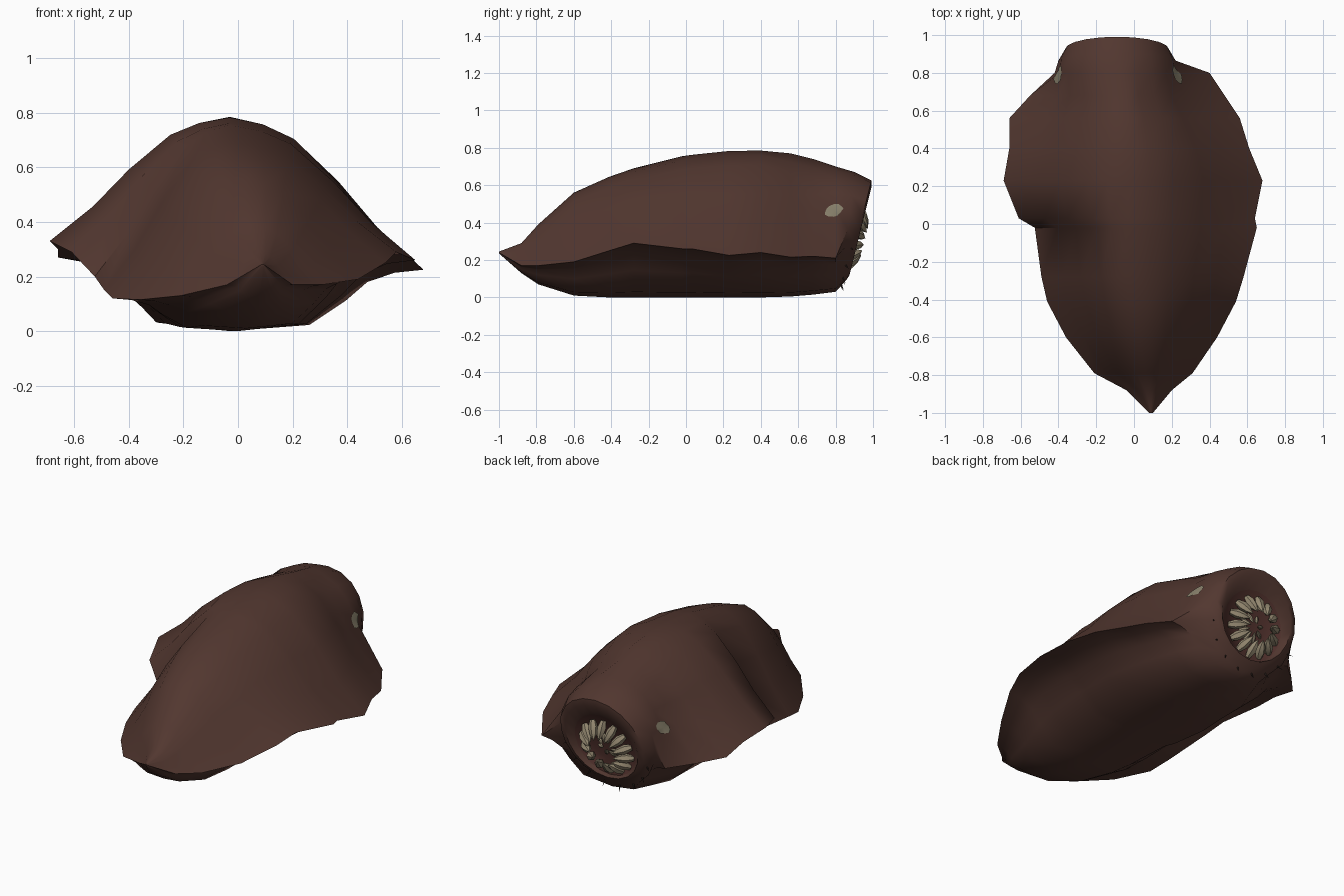
import bpy, bmesh, math, random
from mathutils import Vector
from mathutils.bvhtree import BVHTree

random.seed(4)
cube = bpy.data.objects.get("Cube")
if cube:
    bpy.data.objects.remove(cube, do_unlink=True)


def material(name, rgb):
    mat = bpy.data.materials.new(name)
    mat.use_nodes = True
    mat.diffuse_color = (*rgb, 1)
    mat.node_tree.nodes["Principled BSDF"].inputs["Base Color"].default_value = (*rgb, 1)
    return mat


skin = material("brown skin", (0.084, 0.038, 0.029))
flesh = material("mouth flesh", (0.08, 0.03, 0.025))
bone = material("pale bone", (0.30, 0.25, 0.165))
eye_tan = material("eye tan", (0.25, 0.22, 0.15))
bristle_dark = material("dark bristle", (0.03, 0.02, 0.016))


def finish(name, bm, mats, angle=40):
    """Turn a bmesh into a shaded object."""
    bmesh.ops.recalc_face_normals(bm, faces=bm.faces[:])
    mesh = bpy.data.meshes.new(name)
    bm.to_mesh(mesh)
    bm.free()
    for mat in mats:
        mesh.materials.append(mat)
    obj = bpy.data.objects.new(name, mesh)
    bpy.context.collection.objects.link(obj)
    bpy.ops.object.select_all(action='DESELECT')
    obj.select_set(True)
    bpy.context.view_layer.objects.active = obj
    bpy.ops.object.shade_smooth_by_angle(angle=math.radians(angle))
    return obj


def loft(bm, rings, inner_from=None):
    """Skin closed rings in order and cap both ends."""
    loops = [[bm.verts.new(p) for p in ring] for ring in rings]
    count = len(loops[0])
    for k, (a, b) in enumerate(zip(loops, loops[1:])):
        for i in range(count):
            j = (i + 1) % count
            face = bm.faces.new((a[i], a[j], b[j], b[i]))
            face.material_index = int(inner_from is not None and k >= inner_from)
    bm.faces.new(loops[0])
    cap = bm.faces.new(loops[-1])
    cap.material_index = int(inner_from is not None)


# Body: bell-shaped mantle with a wavy rim, hollow under the rim, above a flat foot
TOP = [(0.17, 0.955), (0.33, 0.86), (0.56, 0.58), (0.76, 0.28)]
UNDER = [(0.85, 0.95), (0.71, 0.8), (0.6, 0.5), (0.41, 0.1)]
HEAD_X, HEAD_Z = -0.09, 0.37

# y, rim x left, rim x right, rim z left, rim z right, crest x, crest z, sole z
STATIONS = [
    (-1, 0.1, 0.08, 0.24, 0.24, 0.09, 0.245, 0.235),
    (-0.88, 0.2, -0.04, 0.17, 0.17, 0.08, 0.29, 0.13),
    (-0.79, 0.31, -0.21, 0.17, 0.13, 0.06, 0.39, 0.07),
    (-0.6, 0.44, -0.36, 0.19, 0.115, 0.03, 0.56, 0.01),
    (-0.41, 0.54, -0.46, 0.25, 0.12, 0, 0.645, 0),
    (-0.28, 0.58, -0.49, 0.29, 0.15, -0.02, 0.69, 0),
    (-0.02, 0.65, -0.525, 0.26, 0.2, -0.03, 0.755, 0),
    (0.03, 0.64, -0.61, 0.26, 0.29, -0.03, 0.762, 0),
    (0.23, 0.68, -0.69, 0.225, 0.33, -0.03, 0.783, 0),
    (0.4, 0.61, -0.66, 0.24, 0.3, -0.03, 0.785, 0),
    (0.56, 0.56, -0.66, 0.215, 0.27, -0.03, 0.77, 0.005),
    (0.68, 0.48, -0.55, 0.22, 0.25, -0.04, 0.74, 0.015),
    (0.8, 0.4, -0.42, 0.21, 0.23, -0.07, 0.7, 0.03),
]


def body_ring(y, xl, xr, zl, zr, xc, zc, zb):
    # Towards the head the bell turns into a round oval
    roundness = min(1, max(0, (y - 0.45) / 0.35))

    def side(sign, x, z):
        upper = []
        for i, (u, h) in enumerate(TOP):
            a = (i + 1) * math.pi / 10
            bell = Vector((xc + (x - xc) * u, y, z + (zc - z) * h))
            oval = Vector((HEAD_X + sign * 0.32 * math.sin(a), y, HEAD_Z + 0.325 * math.cos(a)))
            upper.append(bell.lerp(oval, roundness))
        lower = [(xc + (x - xc) * u, y, zb + (z - zb) * h) for u, h in UNDER]
        return upper + [(x, y, z)] + lower
    return [(xc, y, zc)] + side(1, xl, zl) + [(xc, y, zb)] + side(-1, xr, zr)[::-1]


# Head: leaning oval rings out to the lip, then back into the mouth
HEAD = [  # y, centre z, radius across, radius up, lean
    (0.865, 0.365, 0.31, 0.305, 0.12),
    (0.925, 0.36, 0.275, 0.265, 0.25),
    (0.932, 0.352, 0.24, 0.235, 0.25),
    (0.895, 0.32, 0.2, 0.195, 0.25),
    (0.865, 0.31, 0.1, 0.1, 0.25),
]


def head_ring(y, cz, rx, rz, lean):
    count = 2 * (len(TOP) + len(UNDER) + 2)
    ring = []
    for i in range(count):
        a = math.tau * i / count
        rise = math.cos(a) * rz
        ring.append((HEAD_X + rx * math.sin(a), y + lean * rise, cz + rise))
    return ring


bm = bmesh.new()
rings = [body_ring(*s) for s in STATIONS] + [head_ring(*h) for h in HEAD]
loft(bm, rings, inner_from=len(rings) - 2)
body = finish("body", bm, [skin, flesh], 50)

# Mouth frame shared by teeth and bristles
CENTRE = Vector((HEAD_X - 0.01, 0.91, 0.31))
RIGHT = Vector((1, 0, 0))
UP = Vector((0, 0.25, 1)).normalized()
OUT = UP.cross(RIGHT)


def mouth_point(angle, radius, depth):
    return CENTRE + (RIGHT * math.cos(angle) + UP * math.sin(angle)) * radius + OUT * depth


def spike(bm, root, tip, width, profile, sides=6):
    """Pointed spindle from root to tip."""
    axis = tip - root
    turn = axis.to_track_quat('Z', 'Y')
    rings = []
    for t, r in profile:
        rings.append([root + axis * t + turn @ Vector((
            math.cos(math.tau * i / sides) * r * width,
            math.sin(math.tau * i / sides) * r * width, 0)) for i in range(sides)])
    loft(bm, rings)


LEAF = [(0, 0.6), (0.35, 1), (0.7, 0.75), (1, 0.04)]
CONE = [(0, 1), (1, 0.04)]


def tooth_ring(name, count, outer, inner, back, front, width):
    bm = bmesh.new()
    for i in range(count):
        a = math.tau * (i + 0.5) / count
        spike(bm, mouth_point(a, outer, back), mouth_point(a, inner, front), width, LEAF)
    finish(name, bm, [bone])


tooth_ring("outer_teeth", 14, 0.17, 0.08, -0.025, 0.045, 0.027)
tooth_ring("inner_teeth", 8, 0.08, 0.025, -0.045, -0.01, 0.012)

# Bristles around the lower lip
bm = bmesh.new()
for i in range(8):
    a = math.radians(195 + i * 22)
    r = random.uniform(0.245, 0.26)
    spike(bm, mouth_point(a, r, -0.03), mouth_point(a, r + 0.04, 0), 0.007, CONE, 5)
finish("lip_bristles", bm, [bristle_dark])

# Eyes: thin irregular patches laid on both sides of the head
src = bmesh.new()
src.from_mesh(body.data)
tree = BVHTree.FromBMesh(src)
src.free()


def on_skin(side, y, z):
    hit = tree.ray_cast(Vector((2 * side, y, z)), Vector((-side, 0, 0)))[0]
    return hit + Vector((side * 0.006, 0, 0.002))


for name, side in (("left_eye", 1), ("right_eye", -1)):
    bm = bmesh.new()
    hub = bm.verts.new(on_skin(side, 0.79, 0.465))
    rim = []
    for i in range(12):
        a = math.tau * i / 12
        k = random.uniform(0.85, 1.1)
        rim.append(bm.verts.new(on_skin(side, 0.79 + 0.05 * k * math.cos(a),
                                        0.465 + 0.034 * k * math.sin(a) + 0.008 * math.cos(a))))
    for i in range(12):
        bm.faces.new((hub, rim[i], rim[(i + 1) % 12]))
    finish(name, bm, [eye_tan])
